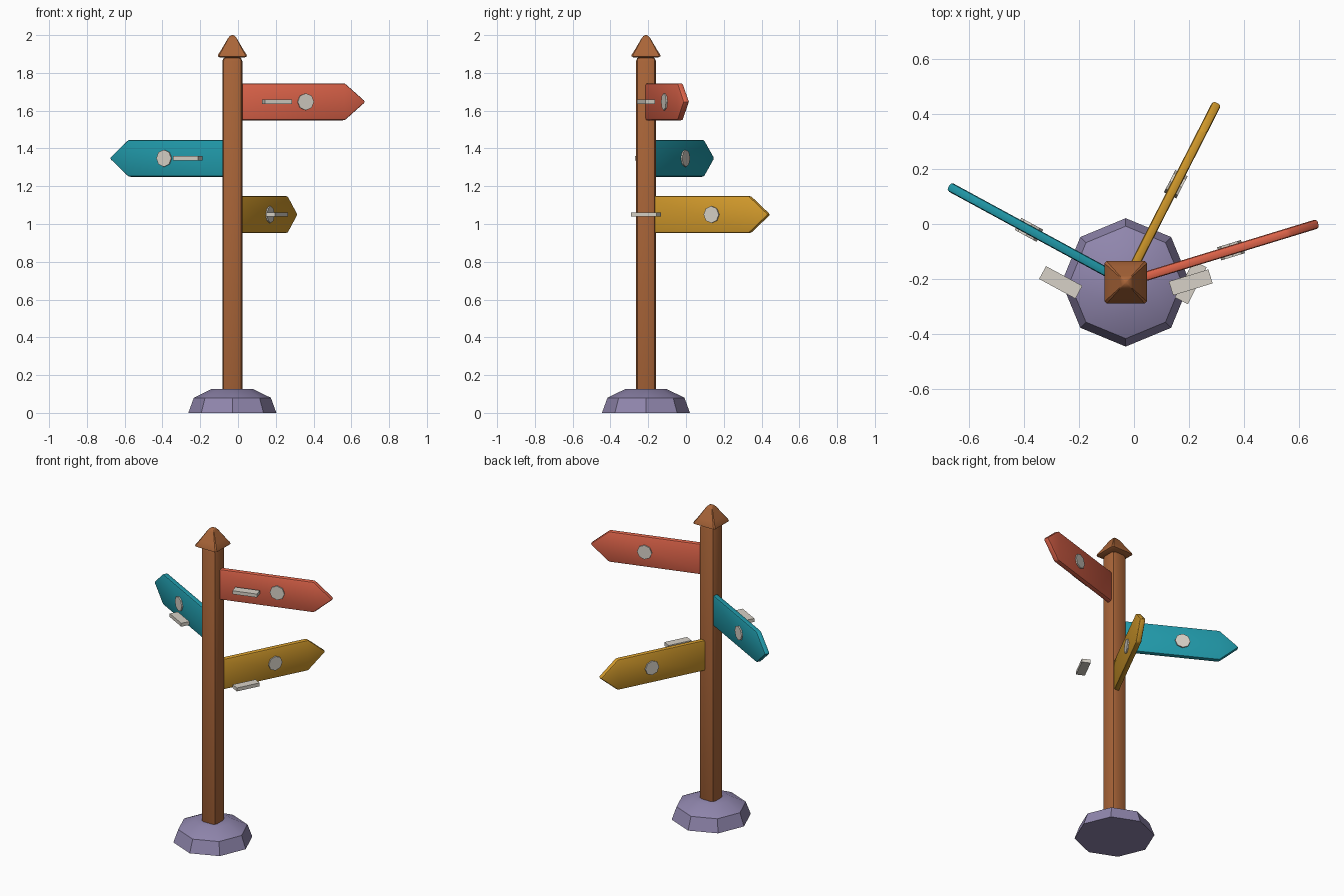
import bpy, bmesh
from math import sin, cos, pi, radians
from mathutils import Matrix

if "Cube" in bpy.data.objects:
    bpy.data.objects.remove(bpy.data.objects["Cube"])

PX, PY = -0.03, -0.212          # post axis


def material(name, rgb):
    m = bpy.data.materials.new(name)
    m.diffuse_color = (*rgb, 1)
    m.use_nodes = True
    m.node_tree.nodes["Principled BSDF"].inputs["Base Color"].default_value = m.diffuse_color
    return m


WOOD = material("wood", (0.40, 0.13, 0.04))
STONE = material("stone", (0.28, 0.24, 0.42))
RED = material("red_paint", (0.75, 0.13, 0.07))
TEAL = material("teal_paint", (0.015, 0.32, 0.40))
GOLD = material("gold_paint", (0.66, 0.33, 0.025))
CREAM = material("cream", (0.68, 0.64, 0.57))


def stack(name, outline, rings, mat, matrix, bevel=0, segments=2):
    """Skin scaled copies (scale, z) of a 2D outline and cap both ends."""
    bm = bmesh.new()
    loops = [[bm.verts.new((x * s, y * s, z)) for x, y in outline] for s, z in rings]
    n = len(outline)
    for a, b in zip(loops, loops[1:]):
        for i in range(n):
            j = (i + 1) % n
            bm.faces.new((a[i], a[j], b[j], b[i]))
    bm.faces.new(loops[0][::-1])
    bm.faces.new(loops[-1])
    if bevel:
        bmesh.ops.bevel(bm, geom=bm.edges[:], offset=bevel, segments=segments,
                        profile=0.5, affect='EDGES')
    bmesh.ops.recalc_face_normals(bm, faces=bm.faces[:])
    bm.transform(matrix)
    me = bpy.data.meshes.new(name)
    bm.to_mesh(me)
    bm.free()
    me.materials.append(mat)
    ob = bpy.data.objects.new(name, me)
    bpy.context.collection.objects.link(ob)
    bpy.context.view_layer.objects.active = ob
    bpy.ops.object.select_all(action='DESELECT')
    ob.select_set(True)
    bpy.ops.object.shade_smooth_by_angle(angle=radians(31))
    return ob


def ngon(n, r):
    return [(r * cos(2 * pi * i / n), r * sin(2 * pi * i / n)) for i in range(n)]


def rect(w, h):
    return [(-w / 2, -h / 2), (w / 2, -h / 2), (w / 2, h / 2), (-w / 2, h / 2)]


axis = Matrix.Translation((PX, PY, 0))

# Stone foot, post and pointed cap
stack("stone_base", ngon(8, 1), [(0.233, 0), (0.204, 0.08), (0.11, 0.126)], STONE, axis)
stack("post", rect(0.105, 0.105), [(1, 0), (1, 1.885)], WOOD, axis, 0.022)
c = 0.9
cap_outline = [(1, -c), (1, c), (c, 1), (-c, 1), (-1, c), (-1, -c), (-c, -1), (c, -1)]
stack("post_cap", cap_outline,
      [(0.066, 1.882), (0.077, 1.888), (0.075, 1.897), (0.057, 1.925),
       (0.024, 1.982), (0.014, 1.995), (0.004, 2.0)], WOOD, axis)

# Arrow boards, each with a through bolt and a loose flat bar
arrow = [(0.02, -0.098), (0.62, -0.098), (0.735, 0), (0.62, 0.098), (0.02, 0.098)]
upright = Matrix.Rotation(pi / 2, 4, 'X')
for label, angle, z, side, mat in (("red", 17, 1.647, 1, RED),
                                   ("teal", 151.5, 1.348, -1, TEAL),
                                   ("gold", 63, 1.05, 1, GOLD)):
    spin = Matrix.Rotation(radians(angle), 4, 'Z')
    at = Matrix.Translation((PX, PY, z)) @ spin
    stack(label + "_board", arrow, [(1, -0.017), (1, 0.017)], mat, at @ upright, 0.01)
    stack(label + "_bolt", ngon(8, 0.045), [(1, -0.025), (1, 0.025)], CREAM,
          at @ Matrix.Translation((0.4, 0, 0)) @ upright)
    stack(label + "_bar", rect(0.15, 0.053), [(1, -0.011), (1, 0.011)], CREAM,
          Matrix.Translation((PX + 0.236 * side, PY, z)) @ spin)
